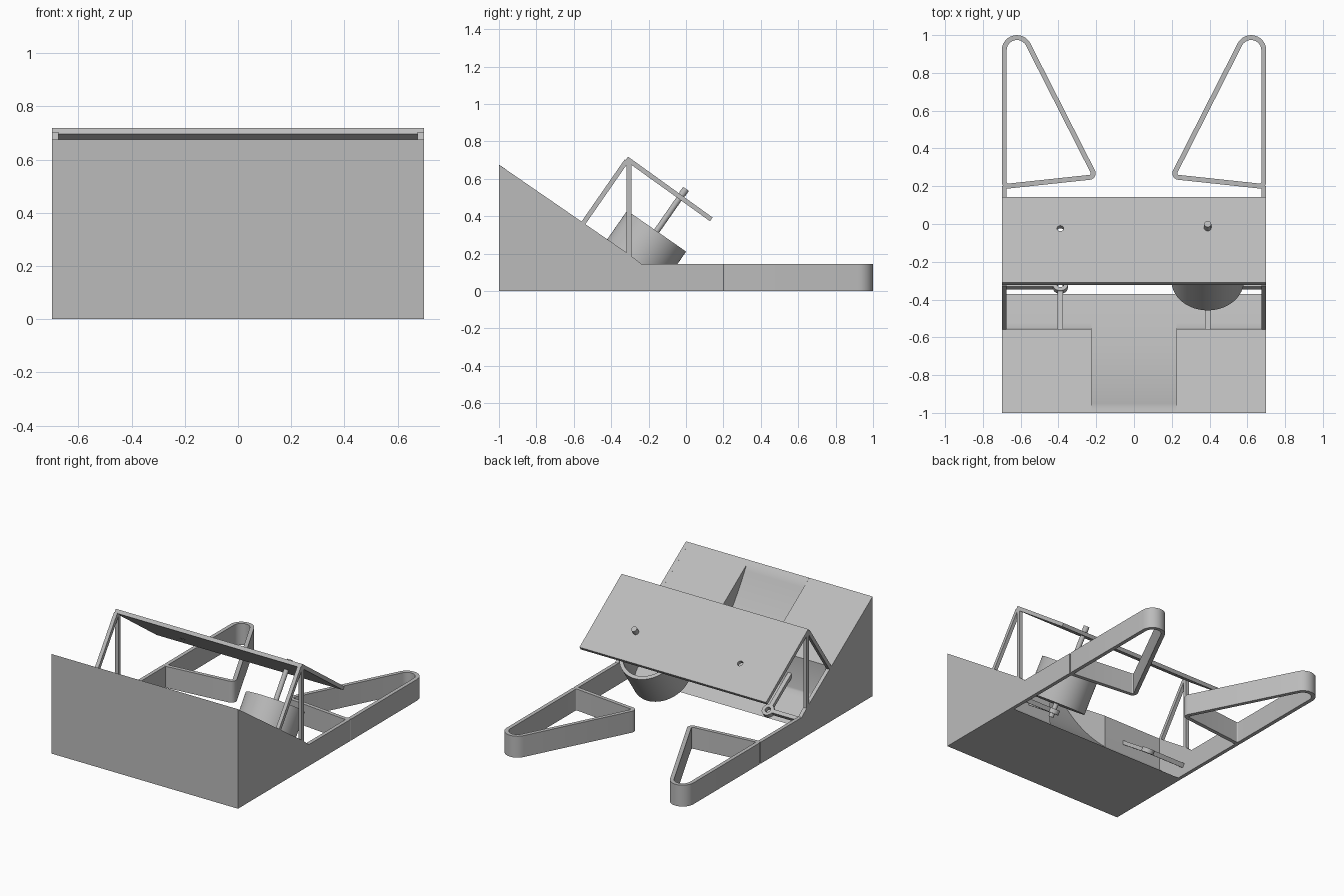
import bpy, bmesh, math
from mathutils import Vector, Matrix

cube = bpy.data.objects.get("Cube")
if cube:
    bpy.data.objects.remove(cube)

grey = bpy.data.materials.new("plain_grey")
grey.use_nodes = True
grey.diffuse_color = (0.5, 0.5, 0.5, 1)
grey.node_tree.nodes["Principled BSDF"].inputs["Base Color"].default_value = (0.5, 0.5, 0.5, 1)


def finish(name, bm, smooth=False):
    bmesh.ops.recalc_face_normals(bm, faces=bm.faces)
    mesh = bpy.data.meshes.new(name)
    bm.to_mesh(mesh)
    bm.free()
    obj = bpy.data.objects.new(name, mesh)
    bpy.context.collection.objects.link(obj)
    mesh.materials.append(grey)
    bpy.ops.object.select_all(action='DESELECT')
    obj.select_set(True)
    bpy.context.view_layer.objects.active = obj
    if smooth:
        bpy.ops.object.shade_smooth_by_angle(angle=math.radians(35))
    return obj


def slab(name, profile, x0, x1, smooth=False):
    """Extrude a (y, z) profile along x."""
    bm = bmesh.new()
    face = bm.faces.new([bm.verts.new((x0, y, z)) for y, z in profile])
    ext = bmesh.ops.extrude_face_region(bm, geom=[face])
    verts = [v for v in ext["geom"] if isinstance(v, bmesh.types.BMVert)]
    bmesh.ops.translate(bm, verts=verts, vec=(x1 - x0, 0, 0))
    return finish(name, bm, smooth)


def bar(name, a, b, width, x0, x1):
    """Flat strut between two (y, z) points."""
    a, b = Vector(a), Vector(b)
    n = (b - a).orthogonal().normalized() * width / 2
    return slab(name, [a + n, b + n, b - n, a - n], x0, x1)


# Tilted axis shared by the spindle, the cup and its holders
AXIS = Vector((0, 0.57, 0.82)).normalized()
ORIGIN = Vector((0, -0.157, 0.32))


def lathe(name, x, profile, sides=48):
    """Turn a closed (radius, distance) profile about the tilted axis."""
    bm = bmesh.new()
    rings = []
    for i in range(sides):
        a = math.tau * i / sides
        rings.append([bm.verts.new((r * math.cos(a), r * math.sin(a), s)) for r, s in profile])
    n = len(profile)
    for i in range(sides):
        p, q = rings[i], rings[(i + 1) % sides]
        for j in range(n):
            k = (j + 1) % n
            bm.faces.new((p[j], q[j], q[k], p[k]))
    bmesh.ops.remove_doubles(bm, verts=bm.verts, dist=1e-5)
    turn = Vector((0, 0, 1)).rotation_difference(AXIS).to_matrix().to_4x4()
    bm.transform(Matrix.Translation(ORIGIN + Vector((x, 0, 0))) @ turn)
    return finish(name, bm, True)


def rounded_loop(circles, inset):
    """Outline wrapped counter-clockwise around circles (x, y, r)."""
    n = len(circles)
    normals = []
    for i in range(n):
        x0, y0, r0 = circles[i]
        x1, y1, r1 = circles[(i + 1) % n]
        d = math.hypot(x1 - x0, y1 - y0)
        normals.append(math.atan2(y1 - y0, x1 - x0) - math.acos((r0 - r1) / d))
    pts = []
    for i, (x, y, r) in enumerate(circles):
        a = normals[i - 1]
        sweep = (normals[i] - a) % math.tau
        for k in range(13):
            t = a + sweep * k / 12
            pts.append((x + (r - inset) * math.cos(t), y + (r - inset) * math.sin(t)))
    return pts


# Ramp body: shallow slope outside, steeper hollow curve inside
def curve(t):
    p0, p1, p2 = Vector((-0.97, 0.655)), Vector((-0.75, 0.26)), Vector((-0.37, 0))
    return p0 * (1 - t) ** 2 + p1 * 2 * t * (1 - t) + p2 * t * t


hollow = [curve(i / 24) for i in range(25)]
slope = [(-1, 0), (-1, 0.675)]
slab("ramp_channel", slope + hollow, -0.225, 0.225, True)

WALL = 0.555
lower = [p for p in hollow if p.y >= 0 and p.x > -WALL]
ARM_H = 0.145
POST_Y = -0.305
RIDGE = (-0.31, 0.718)

for side, label in ((1, "left"), (-1, "right")):
    edge, inner, mid = 0.70 * side, 0.675 * side, 0.39 * side

    # Ramp shoulder and thin side wall
    slab(label + "_ramp_shoulder", slope + [(-WALL, 0.368), (-WALL, lower[0].y + 0.012)] + lower,
         0.225 * side, inner, True)
    slab(label + "_side_wall", slope + [(-0.3, 0.193), (-0.24, ARM_H), (0.2, ARM_H), (0.2, 0)],
         inner, edge)

    # Open triangular arm
    corners = [(0.62, 0.92, 0.08), (0.237, 0.268, 0.034), (0.666, 0.222, 0.034)]
    bm = bmesh.new()
    loops = []
    for inset, z in ((0, 0), (0, ARM_H), (0.026, ARM_H), (0.026, 0)):
        loops.append([bm.verts.new((x * side, y, z)) for x, y in rounded_loop(corners, inset)])
    for i in range(4):
        p, q = loops[i], loops[(i + 1) % 4]
        for j in range(len(p)):
            k = (j + 1) % len(p)
            bm.faces.new((p[j], p[k], q[k], q[j]))
    finish(label + "_arm", bm, True)

    # Side frame under the panel
    bar(label + "_slanted_strut", (-0.317, 0.697), (-0.565, 0.34), 0.025, inner, edge)
    bar(label + "_upright_post", (POST_Y, 0.17), (POST_Y, 0.70), 0.025, inner, edge)

    # Holder ring with its two support bars
    lathe(label + "_holder_ring", mid, [(0.018, -0.315), (0.04, -0.315), (0.04, -0.285), (0.018, -0.285)])
    bar(label + "_holder_front_bar", (-0.36, 0.093), (-0.57, 0.24), 0.025, mid - 0.014, mid + 0.014)
    c = ORIGIN - AXIS * 0.3
    u = AXIS * 0.015
    v = Vector((0, -AXIS.z, AXIS.y)) * 0.013
    quad = [c + u + v, c + u - v, c - u - v, c - u + v]
    slab(label + "_holder_side_bar", [(p.y, p.z) for p in quad], mid + 0.035 * side, inner)

# Tilted panel with an open hole on the empty side
panel = slab("tilted_panel", [RIDGE, (0.142, 0.393), (0.128, 0.373), (-0.324, 0.697)], -0.7, 0.7)
cutter = lathe("hole_cutter", -0.39, [(0, 0.1), (0.018, 0.1), (0.018, 0.35), (0, 0.35)], 24)
cutter.hide_render = True
cut = panel.modifiers.new("hole", 'BOOLEAN')
cut.object = cutter
cut.solver = 'EXACT'
bpy.context.view_layer.objects.active = panel
bpy.ops.object.modifier_apply(modifier="hole")
bpy.data.objects.remove(cutter)

# Cup on its spindle
lathe("cup", 0.39, [(0, -0.25), (0.192, -0.25), (0.192, 0), (0.168, 0), (0.168, -0.225), (0, -0.225)], 64)
lathe("spindle", 0.39, [(0, -0.34), (0.016, -0.34), (0.016, 0.25), (0, 0.25)], 24)
lathe("spindle_cap", 0.39, [(0, 0.238), (0.019, 0.238), (0.019, 0.275), (0, 0.275)], 24)
